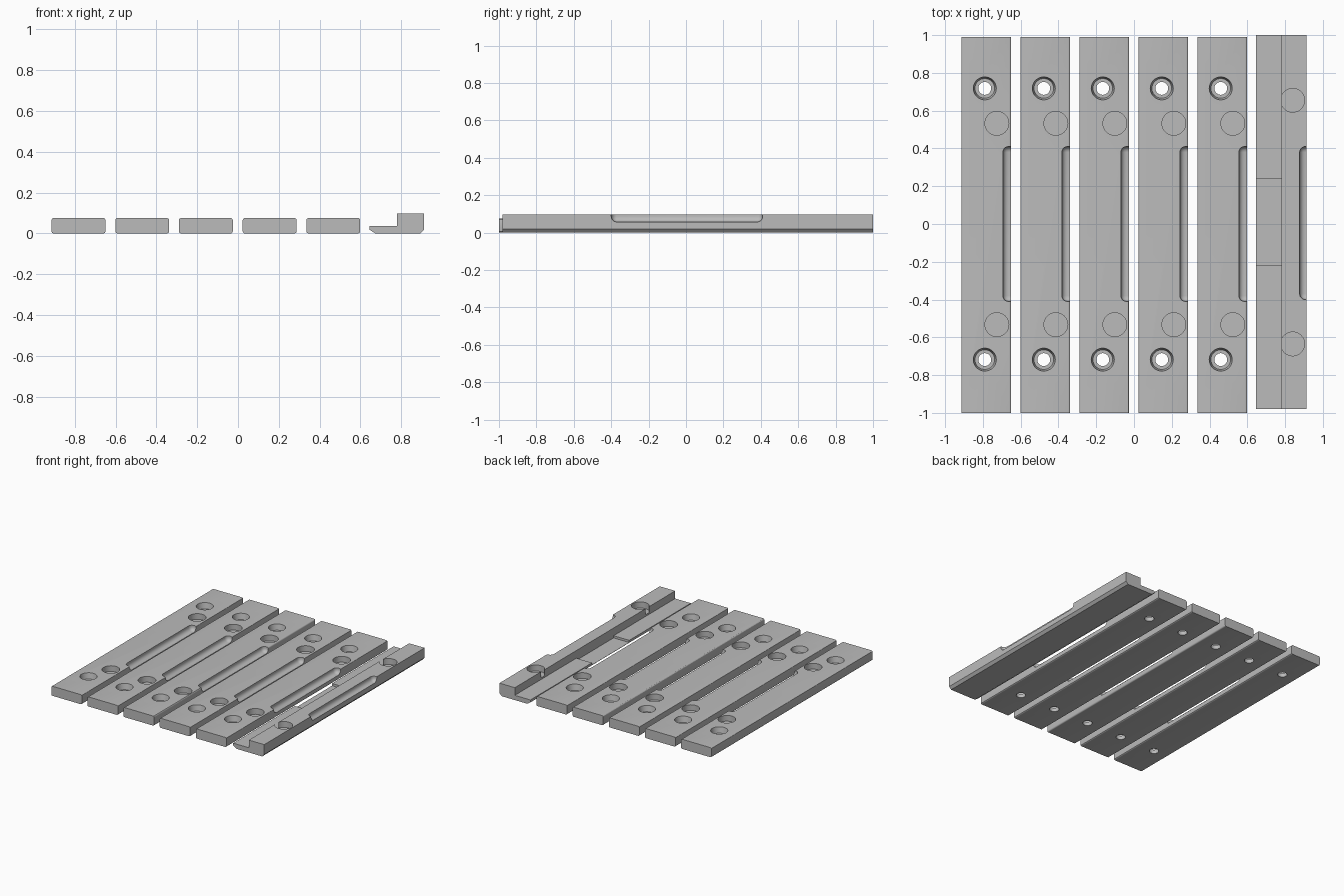
import bpy
import bmesh
from math import radians

cube = bpy.data.objects.get("Cube")
if cube:
    bpy.data.objects.remove(cube)

grey = bpy.data.materials.new("plain grey")
grey.use_nodes = True
colour = (0.5, 0.5, 0.5, 1)
grey.diffuse_color = colour
grey.node_tree.nodes["Principled BSDF"].inputs["Base Color"].default_value = colour


def link(name, bm):
    bmesh.ops.recalc_face_normals(bm, faces=bm.faces)
    mesh = bpy.data.meshes.new(name)
    bm.to_mesh(mesh)
    bm.free()
    mesh.materials.append(grey)
    obj = bpy.data.objects.new(name, mesh)
    bpy.context.scene.collection.objects.link(obj)
    return obj


def extrude_profile(name, points, y0, y1):
    """Extrude an x-z outline along y."""
    bm = bmesh.new()
    face = bm.faces.new([bm.verts.new((x, y0, z)) for x, z in points])
    new = bmesh.ops.extrude_face_region(bm, geom=[face])["geom"]
    bmesh.ops.translate(bm, vec=(0, y1 - y0, 0),
                        verts=[v for v in new if isinstance(v, bmesh.types.BMVert)])
    return link(name, bm)


def box(name, lo, hi, radius=0):
    bm = bmesh.new()
    bmesh.ops.create_cube(bm, size=1)
    for v in bm.verts:
        v.co = [a if c < 0 else b for c, a, b in zip(v.co, lo, hi)]
    if radius:
        bmesh.ops.bevel(bm, geom=bm.edges[:], offset=radius, segments=5,
                        profile=0.5, affect='EDGES')
    return link(name, bm)


def drill(name, x, y, z0, z1, r0, r1):
    bm = bmesh.new()
    bmesh.ops.create_cone(bm, cap_ends=True, segments=40, radius1=r0, radius2=r1,
                          depth=z1 - z0)
    bmesh.ops.translate(bm, vec=(x, y, (z0 + z1) / 2), verts=bm.verts)
    return link(name, bm)


def carve(obj, cutters):
    """Subtract each cutter, then bake the result and drop the cutters."""
    for c in cutters:
        mod = obj.modifiers.new("cut", 'BOOLEAN')
        mod.object = c
        mod.solver = 'EXACT'
    bpy.context.view_layer.update()
    graph = bpy.context.evaluated_depsgraph_get()
    mesh = bpy.data.meshes.new_from_object(obj.evaluated_get(graph))
    obj.modifiers.clear()
    obj.data = mesh
    for c in cutters:
        bpy.data.objects.remove(c)
    bpy.ops.object.select_all(action='DESELECT')
    obj.select_set(True)
    bpy.context.view_layer.objects.active = obj
    bpy.ops.object.shade_smooth_by_angle(angle=radians(30))


# Five matching slats
WIDTH, TOP = 0.264, 0.075
for i in range(5):
    left = -0.914 + i * 0.3123
    right = left + WIDTH
    bm = bmesh.new()
    bmesh.ops.create_cube(bm, size=1)
    for v in bm.verts:
        v.co = (right if v.co.x > 0 else left, 0.99 if v.co.y > 0 else -1,
                TOP if v.co.z > 0 else 0)
    long_edges = [e for e in bm.edges if abs(e.verts[0].co.y - e.verts[1].co.y) > 1]
    bmesh.ops.bevel(bm, geom=long_edges, offset=0.01, segments=3, profile=0.5,
                    affect='EDGES')
    slat = link(f"slat_{i + 1}", bm)

    # Finger groove, screw holes with counterbores, and blind sockets
    cutters = [box("groove", (right - 0.044, -0.41, 0.035), (right + 0.1, 0.41, 0.2), 0.03)]
    for side in (-1, 1):
        cutters += [
            drill("screw", left + 0.124, side * 0.718, -0.05, 0.05, 0.034, 0.034),
            drill("counterbore", left + 0.124, side * 0.718, 0.03, TOP + 0.01, 0.052, 0.063),
            drill("socket", left + 0.188, side * 0.533, 0.03, TOP + 0.01, 0.063, 0.063)]
    carve(slat, cutters)

# Stepped end rail with a low ledge
rail = extrude_profile("end_rail", [
    (0.645, 0.037), (0.645, 0.018), (0.673, 0), (0.895, 0), (0.913, 0.02),
    (0.913, 0.097), (0.78, 0.097), (0.78, 0.037)], -0.98, 1)
cutters = [box("ledge_recess", (0.6, -0.22, 0.02), (0.78, 0.24, 0.06)),
           box("groove", (0.877, -0.4, 0.057), (1.0, 0.41, 0.2), 0.03)]
for y in (-0.635, 0.655):
    cutters.append(drill("socket", 0.84, y, 0.05, 0.11, 0.063, 0.063))
carve(rail, cutters)
